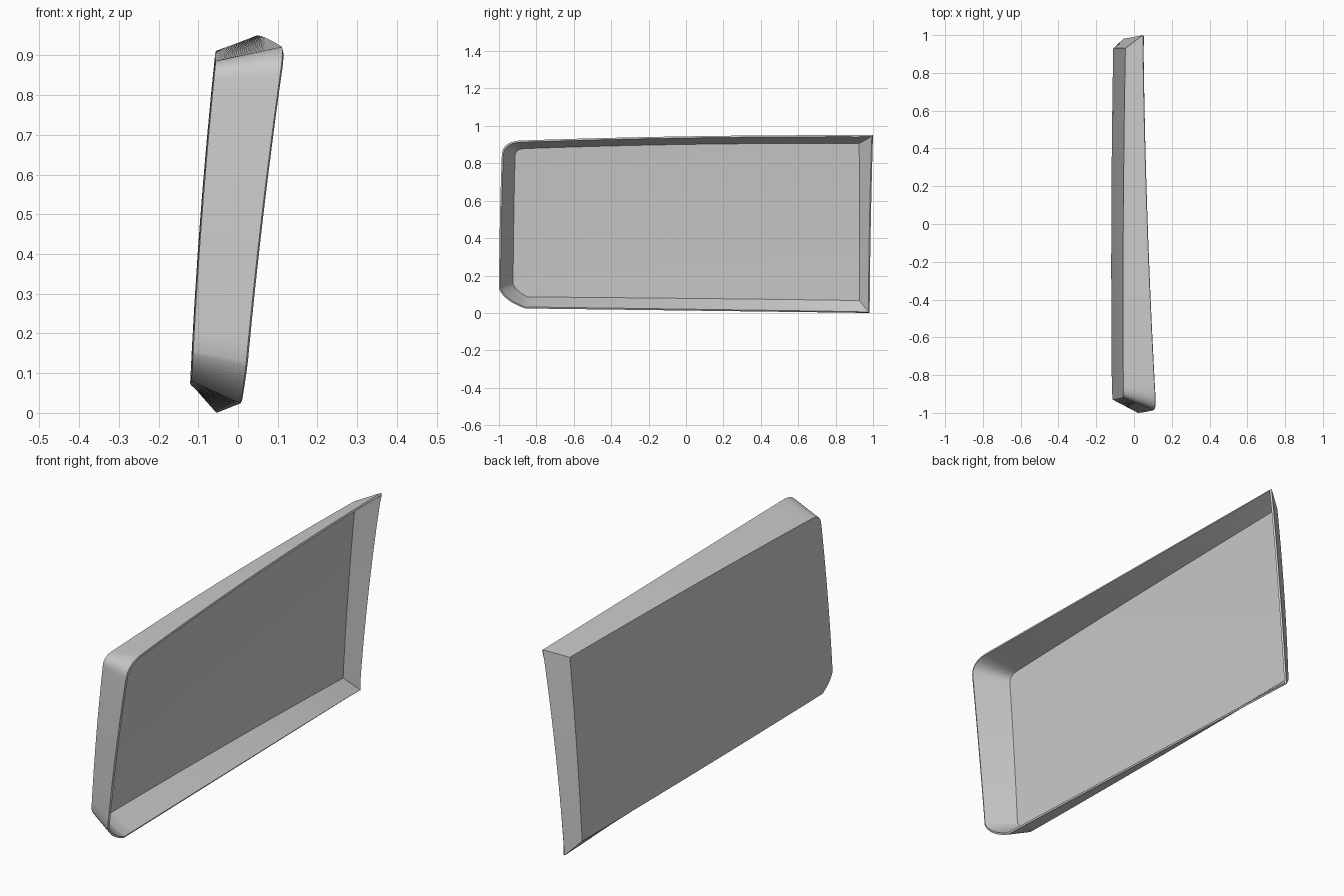
import bpy, bmesh

if "Cube" in bpy.data.objects:
    bpy.data.objects.remove(bpy.data.objects["Cube"])

STEPS = (10, 24, 1, 20, 24, 10, 16)   # points per outline segment
STEPS = (10, 24, 20, 24, 10, 16)


def bend(a, c, b, n):
    """Points of a quadratic curve, without its last point."""
    pts = []
    for i in range(n):
        t = i / n
        pts.append(tuple((1 - t) ** 2 * p + 2 * t * (1 - t) * q + t * t * r
                         for p, q, r in zip(a, c, b)))
    return pts


def outline(anchors, controls):
    """Closed (y, z) outline: one curved segment per anchor."""
    pts = []
    for i, n in enumerate(STEPS):
        pts += bend(anchors[i], controls[i], anchors[(i + 1) % len(anchors)], n)
    return pts


def plate_x(y, z):
    t = (z - 0.075) / 0.83
    return -0.12 + 0.063 * t - 0.024 * t * (1 - t) + 0.008 * y * y + 0.004 * y


def rim_x(y, z):
    t, s = z / 0.94, (y + 1) / 2
    top = 0.12 - 0.075 * s - 0.052 * s * (1 - s)
    low = 0.009 - 0.064 * s
    return low + (top - low) * t - 0.03 * t * (1 - t)


# Segments: lower front corner, bottom, rear, top, upper front corner, front
rim = outline(
    [(-1.0, 0.13), (-0.86, 0.024), (0.982, 0.0), (1.0, 0.95), (-0.88, 0.922), (-0.985, 0.84)],
    [(-0.975, 0.065), (0.06, 0.012), (0.985, 0.47), (0.06, 0.954), (-0.985, 0.918), (-0.998, 0.48)])
plate = outline(
    [(-0.93, 0.155), (-0.85, 0.08), (0.93, 0.063), (0.93, 0.912), (-0.86, 0.886), (-0.92, 0.84)],
    [(-0.915, 0.115), (0.04, 0.074), (0.935, 0.48), (0.03, 0.918), (-0.92, 0.884), (-0.928, 0.5)])

# Rings running from the open rim to the back plate and in to its centre
bm = bmesh.new()
cy, cz = 0.0, 0.49
rings = [[bm.verts.new((rim_x(y, z), y, z)) for y, z in rim]]
for s in (1.0, 0.75, 0.5, 0.25):
    ring = []
    for y, z in plate:
        y, z = cy + (y - cy) * s, cz + (z - cz) * s
        ring.append(bm.verts.new((plate_x(y, z), y, z)))
    rings.append(ring)
centre = bm.verts.new((plate_x(cy, cz), cy, cz))

count = len(rim)
for i in range(count):
    j = (i + 1) % count
    for a, b in zip(rings, rings[1:]):
        bm.faces.new((a[i], b[i], b[j], a[j]))
    bm.faces.new((rings[-1][i], centre, rings[-1][j]))

mesh = bpy.data.meshes.new("panel_shell")
bm.to_mesh(mesh)
bm.free()
panel = bpy.data.objects.new("panel_shell", mesh)
bpy.context.collection.objects.link(panel)

# Thin wall, grown to the inside
wall = panel.modifiers.new("wall", 'SOLIDIFY')
wall.thickness = 0.009
wall.offset = -1
wall.use_even_offset = True

bpy.context.view_layer.objects.active = panel
panel.select_set(True)
bpy.ops.object.modifier_apply(modifier="wall")
bpy.ops.object.shade_smooth_by_angle(angle=0.52)
